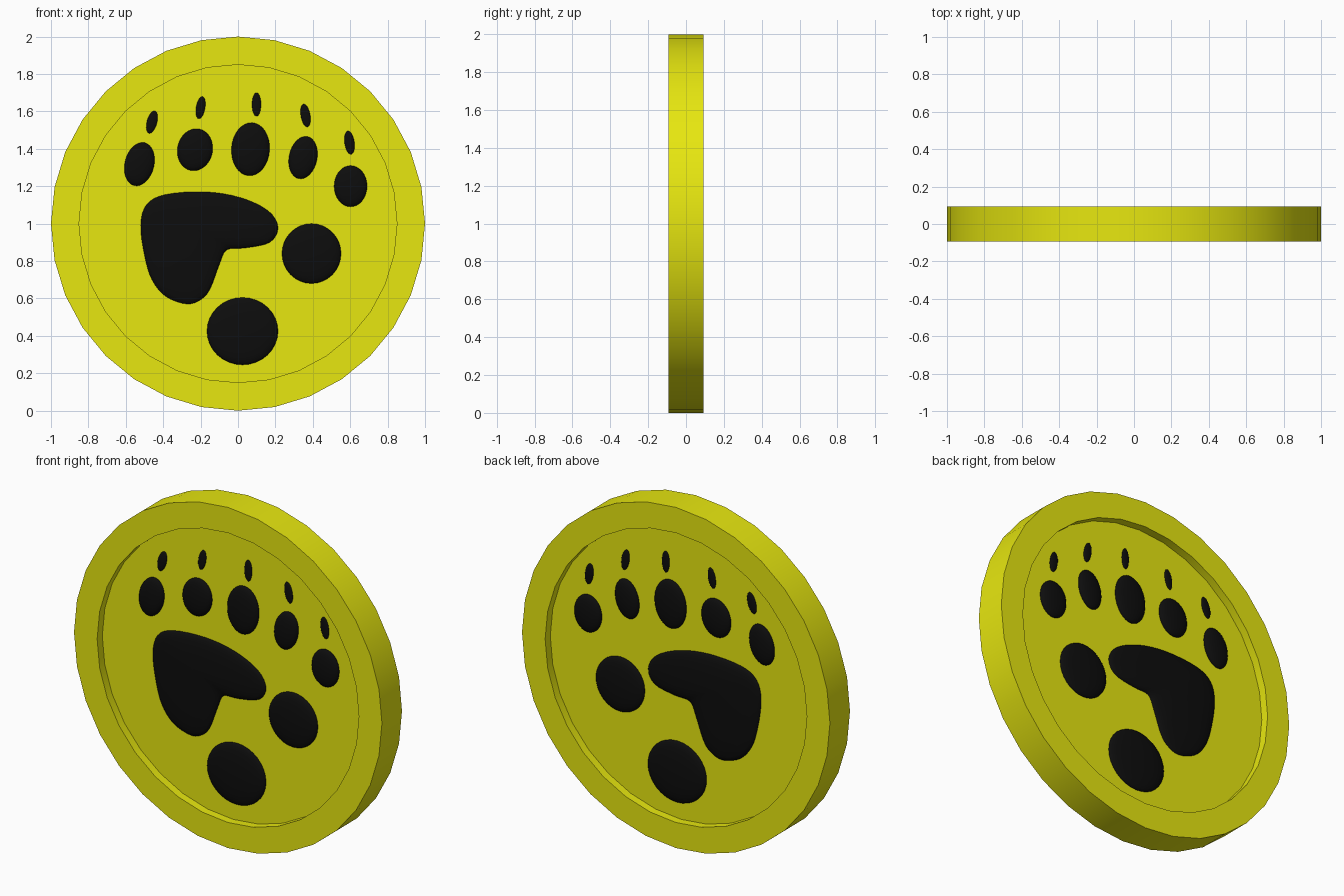
import bpy, bmesh, math
from mathutils import Vector

if "Cube" in bpy.data.objects:
    bpy.data.objects.remove(bpy.data.objects["Cube"])

HALF = 0.093    # half thickness of the rim
FLOOR = 0.045   # half thickness of the recessed disc
BULGE = 0.03    # height of the largest pads above the recess


def material(name, rgb):
    m = bpy.data.materials.new(name)
    m.diffuse_color = (*rgb, 1)
    m.use_nodes = True
    m.node_tree.nodes["Principled BSDF"].inputs["Base Color"].default_value = m.diffuse_color
    return m


yellow = material("yellow", (0.8, 0.8, 0.005))
black = material("black", (0.004, 0.004, 0.004))


def finish(bm, name, mat, angle):
    bmesh.ops.recalc_face_normals(bm, faces=bm.faces)
    mesh = bpy.data.meshes.new(name)
    bm.to_mesh(mesh)
    bm.free()
    mesh.materials.append(mat)
    ob = bpy.data.objects.new(name, mesh)
    bpy.context.collection.objects.link(ob)
    bpy.ops.object.select_all(action='DESELECT')
    ob.select_set(True)
    bpy.context.view_layer.objects.active = ob
    bpy.ops.object.shade_smooth_by_angle(angle=math.radians(angle))
    return ob


def loft(rings, name, mat, angle):
    """Bridge successive closed rings and cap both ends."""
    bm = bmesh.new()
    loops = [[bm.verts.new(p) for p in r] for r in rings]
    n = len(loops[0])
    for a, b in zip(loops, loops[1:]):
        for i in range(n):
            j = (i + 1) % n
            bm.faces.new((a[i], a[j], b[j], b[i]))
    bm.faces.new(loops[0])
    bm.faces.new(loops[-1])
    return finish(bm, name, mat, angle)


# Coin: raised rim with a recessed disc on both sides
def circle(r, y, n=32):
    return [(r * math.sin(2 * math.pi * i / n), y,
             1 + r * math.cos(2 * math.pi * i / n)) for i in range(n)]


profile = [(0.85, -FLOOR), (0.85, -HALF), (1, -HALF),
           (1, HALF), (0.85, HALF), (0.85, FLOOR)]
loft([circle(r, y) for r, y in profile], "coin", yellow, 30)


# Pads: an outline running through the coin, domed on both sides
def pad(name, outline, centre, height):
    cx, cz = centre
    steps = [math.radians(a) for a in (3, 12, 25, 40, 55, 70, 82, 90)]
    dome = [(math.sin(a), FLOOR + height * math.cos(a) ** 0.8) for a in steps[:-1]]
    dome.append((1, FLOOR))
    sections = [(s, -y) for s, y in dome] + [(s, y) for s, y in reversed(dome)]
    loft([[(cx + (x - cx) * s, y, cz + (z - cz) * s) for x, z in outline]
          for s, y in sections], name, black, 60)


def oval(cx, cz, rx, rz, lean, n=32):
    t = math.radians(lean)
    pts = []
    for i in range(n):
        a = 2 * math.pi * i / n
        u, v = rx * math.cos(a), rz * math.sin(a)
        pts.append((cx + u * math.cos(t) + v * math.sin(t),
                    cz - u * math.sin(t) + v * math.cos(t)))
    return pts


def smooth_loop(points, sub=4):
    """Closed Catmull-Rom curve through the points."""
    p = [Vector(q) for q in points]
    n, out = len(p), []
    for i in range(n):
        a, b, c, d = p[i - 1], p[i], p[(i + 1) % n], p[(i + 2) % n]
        for k in range(sub):
            t = k / sub
            out.append(tuple(0.5 * (2 * b + (c - a) * t
                       + (2 * a - 5 * b + 4 * c - d) * t * t
                       + (3 * b - a - 3 * c + d) * t ** 3)))
    return out


palm = [(-.52, .99), (-.49, 1.10), (-.39, 1.155), (-.18, 1.17), (.01, 1.14),
        (.16, 1.07), (.214, .98), (.17, .90), (.04, .87), (-.06, .86),
        (-.10, .78), (-.145, .66), (-.19, .60), (-.27, .57), (-.385, .61),
        (-.46, .70), (-.50, .83)]
pad("palm_pad", smooth_loop(palm), (-.24, .98), BULGE)

# Round pads, toes and claws: centre x, centre z, half width, half height, lean
ovals = {
    "heel_pad": [(.024, .425, .19, .18, 0)],
    "side_pad": [(.393, .84, .158, .16, 0)],
    "toe": [(-.527, 1.318, .078, .118, 14), (-.23, 1.395, .094, .113, 12),
            (.067, 1.398, .102, .142, 4), (.348, 1.353, .075, .115, 12),
            (.602, 1.2, .088, .11, 0)],
    "claw": [(-.46, 1.543, .027, .062, 15), (-.2, 1.62, .024, .06, 10),
             (.099, 1.637, .024, .063, 0), (.361, 1.578, .025, .062, -10),
             (.596, 1.433, .026, .063, -8)],
}
for name, group in ovals.items():
    for i, o in enumerate(group):
        label = f"{name}_{i + 1}" if len(group) > 1 else name
        pad(label, oval(*o), o[:2], min(BULGE, o[2] * 0.4))
